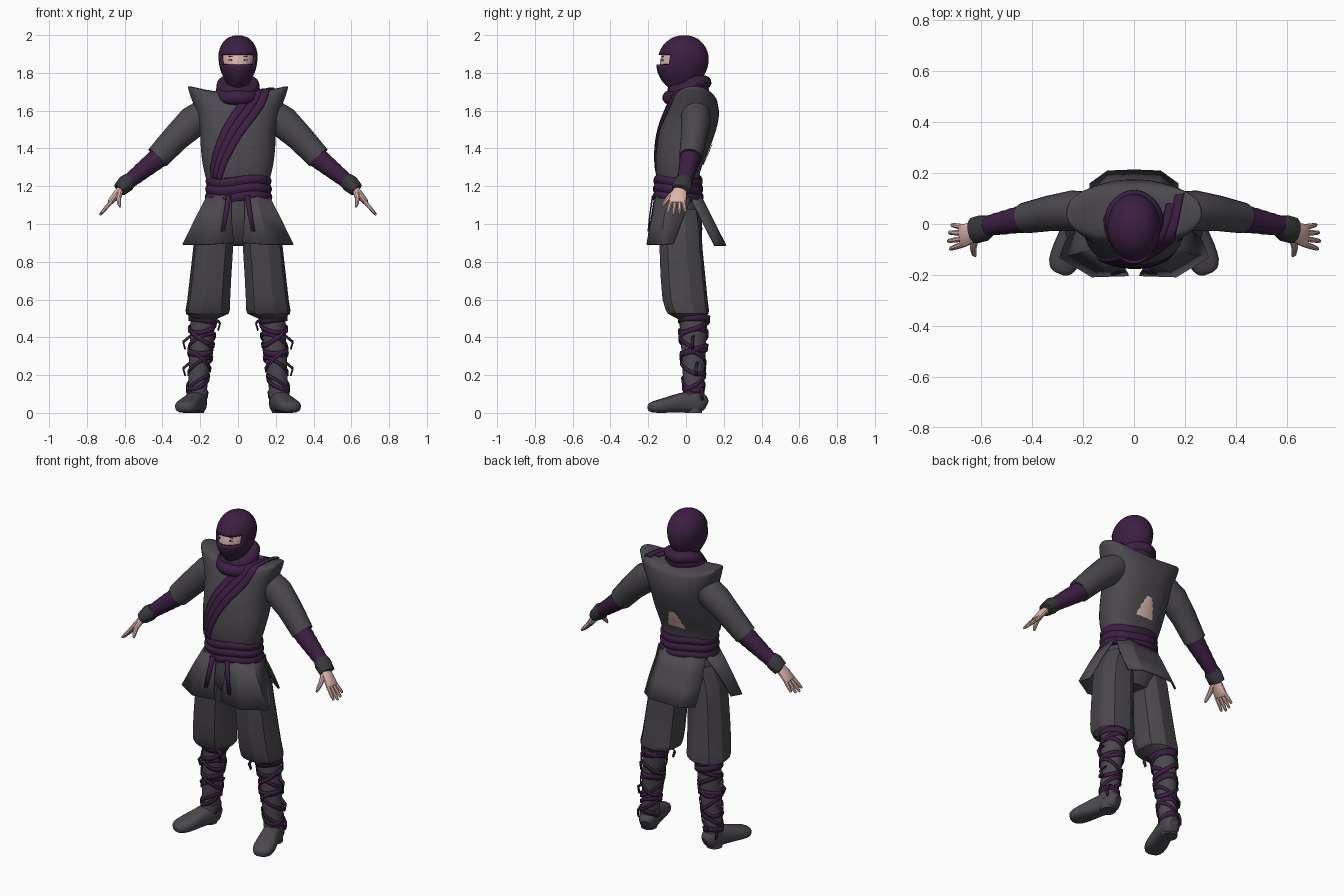
import bpy, bmesh, math
from mathutils import Vector
from mathutils.bvhtree import BVHTree

cube = bpy.data.objects.get("Cube")
if cube:
    bpy.data.objects.remove(cube, do_unlink=True)


def material(name, rgb):
    m = bpy.data.materials.new(name)
    m.use_nodes = True
    m.diffuse_color = (*rgb, 1)
    m.node_tree.nodes["Principled BSDF"].inputs["Base Color"].default_value = (*rgb, 1)
    return m


GREY = material("charcoal cloth", (.071, .065, .078))
PANTS = material("trouser cloth", (.068, .061, .073))
DARK = material("dark leather", (.040, .039, .045))
PURPLE = material("purple cloth", (.045, .014, .053))
SKIN = material("skin", (.72, .47, .42))
WHITE = material("eye white", (.62, .55, .50))
BROWN = material("dark brown", (.05, .03, .025))


def build(name, rows, mat, closed=False, caps=False, mirror=False, solid=0, angle=40):
    """Skin a grid of points into one object."""
    bm = bmesh.new()
    grid = [[bm.verts.new(p) for p in row] for row in rows]
    n = len(grid[0])
    for a, b in zip(grid, grid[1:]):
        for i in range(n if closed else n - 1):
            j = (i + 1) % n
            bm.faces.new((a[i], a[j], b[j], b[i]))
    if caps:
        bm.faces.new(grid[0])
        bm.faces.new(grid[-1])
    bmesh.ops.recalc_face_normals(bm, faces=bm.faces)
    me = bpy.data.meshes.new(name)
    bm.to_mesh(me)
    bm.free()
    me.materials.append(mat)
    ob = bpy.data.objects.new(name, me)
    bpy.context.collection.objects.link(ob)
    if solid:
        mod = ob.modifiers.new("Thickness", 'SOLIDIFY')
        mod.thickness, mod.offset = solid, 0
    if mirror:
        ob.modifiers.new("Mirror", 'MIRROR')
    bpy.ops.object.select_all(action='DESELECT')
    ob.select_set(True)
    bpy.context.view_layer.objects.active = ob
    bpy.ops.object.shade_smooth_by_angle(angle=math.radians(angle))
    return ob


def spline(pts, k):
    """Catmull-Rom interpolation of tuples, k steps per span."""
    out = []
    for i in range(len(pts) - 1):
        p0, p1, p2, p3 = (pts[max(0, min(len(pts) - 1, i + d))] for d in (-1, 0, 1, 2))
        for s in range(k):
            t = s / k
            out.append(tuple(b + .5 * t * (c - a + t * (2*a - 5*b + 4*c - d + t * (3*b - a - 3*c + d)))
                             for a, b, c, d in zip(p0, p1, p2, p3)))
    return out + [pts[-1]]


def loft(name, rings, mat, sides=20, ref=None, power=2, steps=1, pleat=0, **kw):
    """Rings are (x, y, z, a, b); level ones, or across the path when ref is given."""
    rings = spline(rings, steps) if steps > 1 else rings
    rows = []
    for k, (x, y, z, a, b) in enumerate(rings):
        u, v = Vector((1, 0, 0)), Vector((0, 1, 0))
        if ref:
            t = Vector(rings[min(k + 1, len(rings) - 1)][:3]) - Vector(rings[max(k - 1, 0)][:3])
            t.normalize()
            u = (Vector(ref) - t * t.dot(Vector(ref))).normalized()
            v = t.cross(u)
        row = []
        for i in range(sides):
            f = math.tau * (i + .5) / sides
            c, s = math.cos(f), math.sin(f)
            g = 1 + pleat * (-1) ** i
            row.append(Vector((x, y, z)) + u * a * g * math.copysign(abs(c) ** (2 / power), c)
                       + v * b * g * math.copysign(abs(s) ** (2 / power), s))
        rows.append(row)
    return build(name, rows, mat, closed=True, caps=True, **kw)


def body(*sections):
    """Sections (z, front y, back y, half width) to level rings."""
    return [(0, (f + b) / 2, z, w, (b - f) / 2) for z, f, b, w in sections]


X, Y, Z = (1, 0, 0), (0, 1, 0), (0, 0, 1)

# Jacket with raised shoulder tips
vest = loft("jacket", body((1.18, -.14, .07, .155), (1.25, -.157, .07, .172), (1.32, -.162, .09, .188),
                           (1.40, -.157, .125, .197), (1.50, -.14, .16, .203), (1.58, -.112, .175, .222),
                           (1.65, -.08, .165, .262), (1.675, -.065, .15, .25), (1.69, -.05, .12, .13)),
            GREY, sides=40, power=2.3, steps=3)
for v in vest.data.vertices:
    lift = max(0, min(1, (v.co.z - 1.54) / .11))
    v.co.z += .058 * lift * (v.co.x / .26) ** 2
skin_of_vest = BVHTree.FromPolygons([v.co.copy() for v in vest.data.vertices],
                                    [p.vertices[:] for p in vest.data.polygons])


def drape(name, guide, across, width, mat, out, **kw):
    """Lay a strip on the jacket along guide points; width is a function of 0..1."""
    rows, pts = [], spline(guide, 8)
    for k, p in enumerate(pts):
        row = []
        for s in range(-2, 3):
            q = Vector(p) + Vector(across) * width(k / (len(pts) - 1)) * s / 2
            co, no, _, _ = skin_of_vest.find_nearest(q)
            row.append(co + no * out * (1 - .12 * s * s))
        rows.append(row)
    build(name, rows, mat, **kw)


# Pleated chest band over the left shoulder
for i in (-1, 0, 1):
    o = .035 * i
    drape("chest_band", [(-.135 + .75 * o, -.16, 1.24 - .1 * o), (-.095 + .8 * o, -.16, 1.36 - .4 * o),
                         (-.025 + .9 * o, -.15, 1.50 - .6 * o), (.075 + o, -.10, 1.64 - .6 * o),
                         (.115 + o, -.02, 1.71), (.145 + o, .08 + o, 1.71)],
          (.85, 0, -.5), lambda t: .018 + .004 * t, PURPLE, .008, solid=.009)

# Torn opening in the back
drape("back_tear", [(0, .15, 1.42), (0, .13, 1.375), (0, .1, 1.31)], X,
      lambda t: .014 + .05 * t + .004 * math.sin(t * 25), SKIN, .006)

# Neck and rolled scarf
loft("neck", [(0, .01, 1.66, .055, .06), (0, -.01, 1.79, .055, .06)], PURPLE)
for name, z, y, r, t in (("scarf_lower", 1.692, -.002, .08, .039), ("scarf_upper", 1.728, .018, .076, .037)):
    bpy.ops.mesh.primitive_torus_add(major_radius=r, minor_radius=t, major_segments=32, minor_segments=12,
                                     location=(0, y, z), rotation=(math.radians(19), 0, 0))
    ob = bpy.context.object
    ob.name = name
    ob.scale = (1.02, 1.06, 1.0)
    ob.data.materials.append(PURPLE)
    for v in ob.data.vertices:
        v.co.z += .006 * math.sin(3 * math.atan2(v.co.y, v.co.x))
    bpy.ops.object.shade_smooth_by_angle(angle=math.radians(60))

# Hood with an eye opening, face behind it
HEAD = ((1.715, -.085, .05, .045), (1.75, -.122, .075, .062), (1.80, -.15, .103, .088), (1.845, -.156, .118, .1),
        (1.897, -.146, .118, .104), (1.945, -.122, .098, .09), (1.982, -.08, .06, .06), (1.998, -.035, .015, .02))
hood = loft("hood", body(*HEAD), PURPLE, sides=40, steps=3, angle=60)
bm = bmesh.new()
bm.from_mesh(hood.data)
gap = [f for f in bm.faces if 1.846 < f.calc_center_median().z < 1.896
       and f.calc_center_median().y < -.07 and abs(f.calc_center_median().x) < .086]
bmesh.ops.delete(bm, geom=gap, context='FACES')
bm.to_mesh(hood.data)
bm.free()
thick = hood.modifiers.new("Thickness", 'SOLIDIFY')
thick.thickness, thick.offset = .01, -1
loft("face", body(*[(z, f + .017, b - .013, w - .012) for z, f, b, w in HEAD[1:6]]), SKIN, sides=32, steps=3)
for name, z, y, a, b, mat in (("eye", 1.868, -.128, .014, .006, WHITE), ("iris", 1.868, -.131, .006, .006, BROWN),
                              ("eyebrow", 1.887, -.126, .018, .002, BROWN)):
    loft(name, [(.036, -.12, z, a, b), (.036, y, z, a, b)], mat, sides=12, ref=X, mirror=True)

# Sleeves, wrapped forearms, wrist guards
loft("sleeve", [(.15, .05, 1.60, .075, .08), (.24, .052, 1.54, .08, .086), (.33, .042, 1.455, .07, .074),
                (.425, .024, 1.352, .061, .066), (.415, .024, 1.362, .05, .05)], GREY, ref=Y, mirror=True)
forearm = []
for i in range(13):
    t = i / 12
    r = .057 - .02 * t + .002 * (i % 2)
    forearm.append((.40 + .19 * t, .027 - .037 * t, 1.368 - .153 * t, r, r))
loft("forearm_wrap", forearm, PURPLE, ref=Y, mirror=True)
loft("wrist_guard", [(.570, -.008, 1.238, .042, .038), (.592, -.016, 1.215, .053, .047),
                     (.628, -.026, 1.18, .053, .038), (.63, -.027, 1.178, .03, .02)],
     DARK, sides=10, ref=Y, mirror=True)

# Hands
loft("palm", [(.605, -.025, 1.20, .03, .021), (.635, -.034, 1.167, .04, .021),
              (.672, -.046, 1.12, .046, .017), (.68, -.048, 1.11, .04, .011)],
     SKIN, sides=12, ref=Y, steps=2, mirror=True)
for i, length in enumerate((.08, .092, .086, .07)):
    y = -.08 + .0225 * i
    d = Vector((.66, (i - 1.9) * .12, -.78)) * length
    base = Vector((.671, y, 1.119))
    loft("finger", [(*(base + d * t), r, r) for t, r in ((0, .012), (.55, .0108), (.9, .0085), (1, .005))],
         SKIN, sides=8, ref=Y, mirror=True)
loft("thumb", [(.622, -.05, 1.175, .016, .016), (.632, -.09, 1.14, .0145, .0145),
               (.628, -.118, 1.105, .0105, .0105), (.624, -.126, 1.09, .005, .005)],
     SKIN, sides=8, ref=X, mirror=True)

# Layered waist sash
rings = []
for i in range(19):
    t = i / 18
    r = .008 * abs(math.sin(t * math.tau * 1.5)) + .006 * (1 - t)
    rings.append((.003, -.042, 1.122 + .128 * t, .166 + r, .122 + r))
sash = loft("sash", rings, PURPLE, sides=40, power=2.2)
for v in sash.data.vertices:
    v.co.z += .01 * math.sin(v.co.x * 18) * (1 if v.co.y < -.04 else -1)
for sx, sy in ((-1, .008), (1, 0)):
    build("sash_tie", [[(sx * .048 + d, -.177, 1.15), (sx * .064 + d * .9, -.191, 1.05),
                        (sx * .08 + d * .8, -.2, .96)] for d in (-.014, .014)], PURPLE, solid=.008)

# Jacket skirt: two front flaps and a back flap
build("front_flap", [
    [(.035, -.163, 1.15), (.10, -.153, 1.15), (.16, -.095, 1.15), (.165, .03, 1.14)],
    [(.034, -.182, 1.03), (.125, -.176, 1.03), (.222, -.115, 1.03), (.215, -.015, 1.03)],
    [(.022, -.2, .90), (.165, -.205, .89), (.29, -.13, .89), (.265, -.065, .895)]],
    GREY, mirror=True, solid=.01, angle=25)
build("back_flap", [[(x * w, y - s, z) for x, s in ((-1, .05), (-.6, 0), (0, -.004), (.6, 0), (1, .05))]
                    for w, y, z in ((.15, .07, 1.15), (.165, .115, 1.06), (.172, .155, .98), (.172, .205, .885))],
      GREY, solid=.012, angle=25)

# Hips and baggy trousers
loft("hips", body((1.16, -.15, .065, .15), (1.05, -.165, .085, .172), (.97, -.155, .088, .185), (.89, -.09, .06, .09)),
     PANTS, sides=20)
loft("trouser_leg", [(.09, -.035, 1.08, .085, .10), (.118, -.03, .96, .108, .113), (.131, -.027, .88, .105, .113),
                     (.145, -.016, .72, .109, .118), (.155, -.005, .6, .113, .119), (.16, .007, .545, .117, .114),
                     (.163, .012, .525, .112, .107), (.178, .025, .495, .06, .065)],
     PANTS, sides=16, power=2.4, pleat=.02, mirror=True, angle=15)


def shin(z, grow=1):
    return (.224 - .08 * z, .04, z, (.045 + .045 * z) * grow, (.046 + .058 * z) * grow)


# Lower legs, leg wraps and loose ends
loft("shin", [shin(z / 10) for z in range(0, 6)], GREY, mirror=True)


def wrap(z, tilt, phase, h):
    rows = []
    for e in (-h, h):
        row = []
        for i in range(24):
            f = math.tau * i / 24
            x, y, zz, a, b = shin(z + tilt * math.cos(f - phase) + e, 1.1 + .04 * math.cos(3 * f + z * 40))
            row.append((x + a * math.cos(f), y + b * math.sin(f), zz))
        rows.append(row)
    build("leg_wrap", rows, PURPLE, closed=True, solid=.006, mirror=True)


for z, tilt, phase, h in ((.495, .01, 0, .018), (.455, .03, 2, .012), (.40, .045, .3, .012), (.375, -.045, .8, .011),
                          (.33, .02, 1.5, .016), (.275, .05, -.4, .011), (.25, -.045, .5, .011),
                          (.165, .04, 2.2, .011), (.155, -.04, .4, .01), (.105, .02, 1, .014)):
    wrap(z, tilt, phase, h)
for x, y, z, dx in ((.13, -.03, .50, -.035), (.255, .03, .40, .035), (.255, .05, .26, .035), (.25, .08, .13, .02)):
    build("loose_end", [[(x, y, z), (x, y + .015, z + .01)], [(x + dx, y - .005, z - .03), (x + dx, y + .01, z - .02)],
                        [(x + dx * .7, y, z - .065), (x + dx * .7, y + .012, z - .06)]],
          PURPLE, solid=.008, mirror=True)

# Soft boots, toes turned out
boot = [(.205, .105, .042, .028, .025), (.21, .085, .05, .05, .045), (.218, .04, .058, .058, .053),
        (.237, -.03, .052, .052, .053), (.26, -.10, .041, .041, .06), (.278, -.155, .033, .033, .058),
        (.287, -.185, .029, .025, .042), (.291, -.196, .028, .014, .02)]
loft("boot", boot, GREY, sides=18, ref=Z, power=2.7, steps=2, mirror=True)
loft("ankle_cuff", [shin(.06, 1.12), shin(.10, 1.14), shin(.125, 1.05)], GREY, mirror=True)
